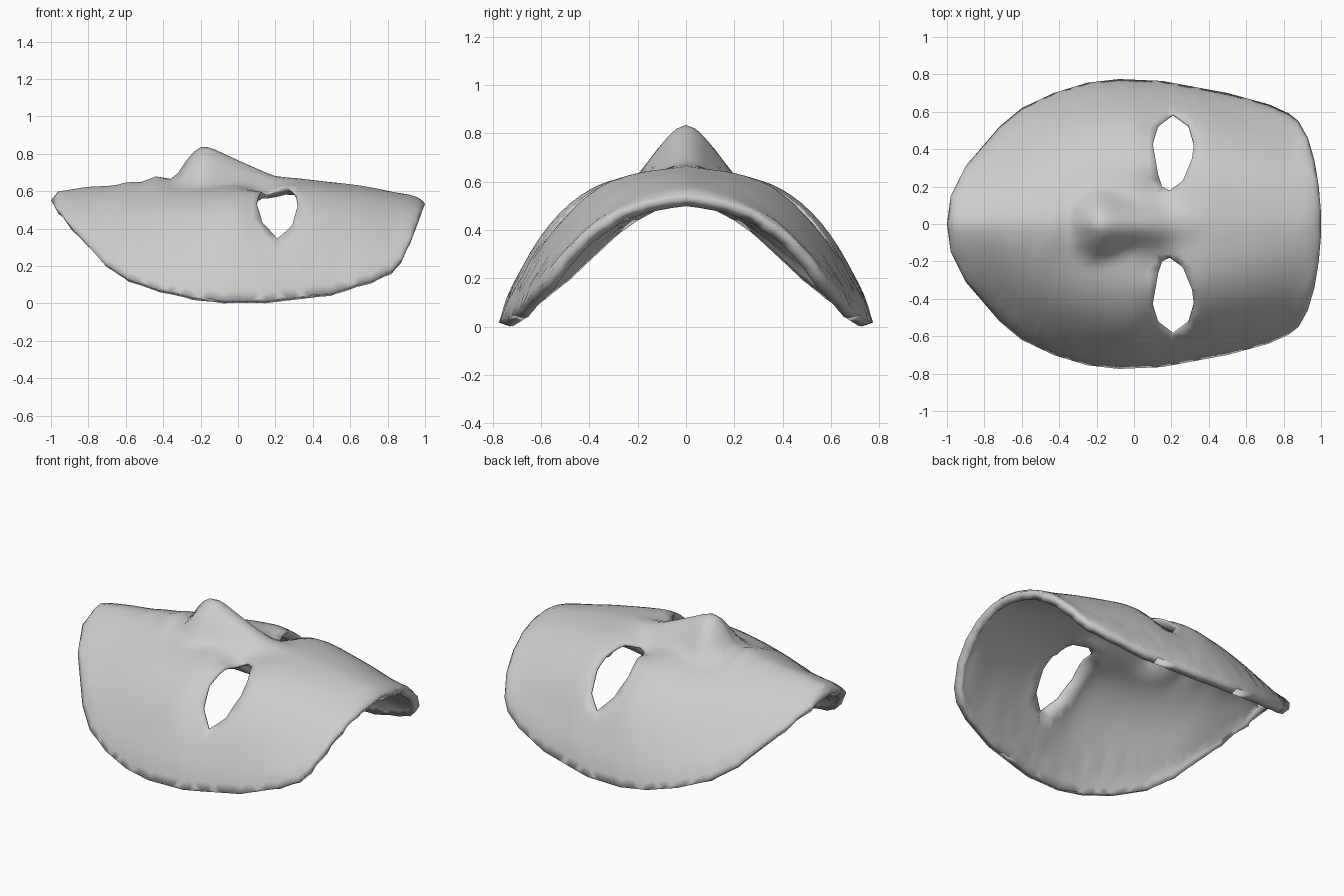
import bpy, bmesh, math
from mathutils import Vector
from mathutils.geometry import delaunay_2d_cdt

cube = bpy.data.objects.get("Cube")
if cube:
    bpy.data.objects.remove(cube, do_unlink=True)

# Half outline: x, half width, rim height (chin to forehead)
RIM = [(-1, 0, .575), (-.98, .15, .54), (-.9, .31, .44), (-.72, .52, .24), (-.6, .62, .16),
       (-.43, .70, .10), (-.25, .755, .06), (-.08, .775, .04), (.15, .765, .04), (.5, .70, .08),
       (.72, .64, .15), (.83, .59, .2), (.88, .55, .26), (.93, .46, .37), (.965, .34, .46),
       (.988, .2, .525), (1, .06, .555), (1, 0, .555)]
CROWN = [(-1, .575), (-.96, .605), (-.8, .63), (-.4, .645), (.2, .66), (.4, .665), (.65, .635), (.92, .585), (1, .555)]
POWER = [(-1, 1.5), (-.7, 1.8), (-.3, 2.8), (0, 3.5), (.3, 3.3), (.7, 2.6), (1, 2.1)]
NOSE = [(-.34, .0), (-.31, .06), (-.26, .15), (-.2, .2), (-.15, .2), (0, .125), (.2, .028), (.4, 0)]
NOSE_WIDTH = [(-.35, .13), (-.2, .2), (0, .14), (.4, .08)]
EYE = [(.21, .59), (.29, .53), (.32, .43), (.31, .35), (.26, .23), (.19, .18),
       (.15, .2), (.13, .26), (.1, .43), (.13, .53)]
STEP, LIP = .04, .03


def lerp(table, x, col=1):
    for a, b in zip(table, table[1:]):
        if x <= b[0]:
            f = max(0, (x - a[0]) / (b[0] - a[0]))
            return a[col] + (b[col] - a[col]) * f
    return table[-1][col]


def blob(x, y, cx, cy, sx, sy):
    return math.exp(-((x - cx) / sx) ** 2 - ((y - cy) / sy) ** 2)


def inside(p, loop):
    hit = False
    for a, b in zip(loop, loop[1:] + loop[:1]):
        if (a[1] > p[1]) != (b[1] > p[1]) and p[0] < a[0] + (p[1] - a[1]) * (b[0] - a[0]) / (b[1] - a[1]):
            hit = not hit
    return hit


def distance(p, path):
    best = 9
    for a, b in zip(path, path[1:]):
        a, b = Vector(a), Vector(b)
        f = max(0, min(1, (p - a).dot(b - a) / (b - a).length_squared))
        best = min(best, (a + (b - a) * f - p).length)
    return best


def subdivided(loop, step):
    out = []
    for a, b in zip(loop, loop[1:] + loop[:1]):
        a, b = Vector(a), Vector(b)
        n = max(1, round((b - a).length / step))
        out += [a + (b - a) * i / n for i in range(n)]
    return out


outline = [(x, y) for x, y, z in RIM]
eye_path = EYE + EYE[:1]


def height(x, y):
    t = min(y / max(lerp(RIM, x), 1e-4), 1)
    crown, rim = lerp(CROWN, x), lerp(RIM, x, 2)
    z = crown - max(crown - rim, 0) * t ** lerp(POWER, x) - .1 * y * (1 - t)
    # Nose, lips and eye sockets
    w = min(y / lerp(NOSE_WIDTH, x), 1)
    z += lerp(NOSE, x) * (1 - w ** 1.5)
    z += .045 * blob(x, y, -.43, 0, .07, .16) + .02 * blob(x, y, -.58, 0, .04, .13)
    z -= .05 * blob(x, y, .15, .2, .09, .08) + .04 * blob(x, y, .2, .5, .13, .15)
    # Edge rolled over into a soft lip
    edge = min(distance(Vector((x, y)), outline) / LIP, 1)
    return z - .02 * (1 - edge) ** 2


# Flat half layout: outline, eye opening, lip rows and an interior lattice
border, eye = subdivided(outline, STEP), subdivided(EYE, STEP)
points = border + eye
edges = []
for start, count in ((0, len(border)), (len(border), len(eye))):
    edges += [(start + i, start + (i + 1) % count) for i in range(count)]
for a, p, b in zip(border, border[1:], border[2:]):
    inward = Vector((b.y - a.y, a.x - b.x)).normalized()
    for depth in (LIP / 2, LIP):
        q = p + inward * depth
        if p.y > .01 and q.y > .01 and distance(q, outline) > depth * .8:
            points.append(q)
for depth in (0, LIP / 2, LIP):
    points += [Vector((-1 + depth, 0)), Vector((1 - depth, 0))] if depth else []
for i in range(-25, 26):
    for j in range(1, 20):
        p = Vector((i * STEP, j * STEP))
        if inside(p, outline) and not inside(p, EYE) and distance(p, outline) > LIP + .015 and distance(p, eye_path) > .02:
            points.append(p)
flat, _, tris, *_ = delaunay_2d_cdt(points, edges, [], 0, 1e-5)

# Raise the layout into the shell surface
bm = bmesh.new()
verts = [bm.verts.new((p.x, p.y, height(p.x, max(p.y, 0)))) for p in flat]
for tri in tris:
    mid = sum((flat[i] for i in tri), Vector((0, 0))) / len(tri)
    if inside(mid, outline) and not inside(mid, EYE):
        bm.faces.new([verts[i] for i in tri])
bmesh.ops.delete(bm, geom=[v for v in bm.verts if not v.link_faces], context='VERTS')

# Mirror to the other cheek and weld the centre line
copy = bmesh.ops.duplicate(bm, geom=bm.verts[:] + bm.edges[:] + bm.faces[:])["geom"]
for v in copy:
    if isinstance(v, bmesh.types.BMVert):
        v.co.y *= -1
bmesh.ops.reverse_faces(bm, faces=[f for f in copy if isinstance(f, bmesh.types.BMFace)])
bmesh.ops.remove_doubles(bm, verts=bm.verts, dist=1e-4)

# Relax the interior so the features blend softly
for _ in range(2):
    soft = [v for v in bm.verts if not v.is_boundary]
    target = [sum(e.other_vert(v).co.z for e in v.link_edges) / len(v.link_edges) for v in soft]
    for v, z in zip(soft, target):
        v.co.z += (z - v.co.z) * .3
bmesh.ops.recalc_face_normals(bm, faces=bm.faces)
if sum(f.normal.z for f in bm.faces) < 0:
    bmesh.ops.reverse_faces(bm, faces=bm.faces)
mesh = bpy.data.meshes.new("mask_shell")
bm.to_mesh(mesh)
bm.free()
shell = bpy.data.objects.new("mask_shell", mesh)
bpy.context.collection.objects.link(shell)

# Thick wall, thinner around the eye openings
wall = shell.vertex_groups.new(name="wall")
for v in mesh.vertices:
    gap = distance(Vector((v.co.x, abs(v.co.y))), eye_path)
    wall.add([v.index], .25 if gap < .01 else 1, 'REPLACE')
solid = shell.modifiers.new("thickness", 'SOLIDIFY')
solid.thickness, solid.offset, solid.vertex_group = .05, -1, "wall"

grey = bpy.data.materials.new("light_grey")
grey.use_nodes = True
grey.diffuse_color = (.6, .6, .6, 1)
grey.node_tree.nodes["Principled BSDF"].inputs["Base Color"].default_value = (.6, .6, .6, 1)
mesh.materials.append(grey)

bpy.context.view_layer.objects.active = shell
shell.select_set(True)
bpy.ops.object.shade_smooth_by_angle(angle=math.radians(55))

# Rest the finished shell on the ground
done = shell.evaluated_get(bpy.context.evaluated_depsgraph_get()).to_mesh()
shell.location.z = -min(v.co.z for v in done.vertices)
